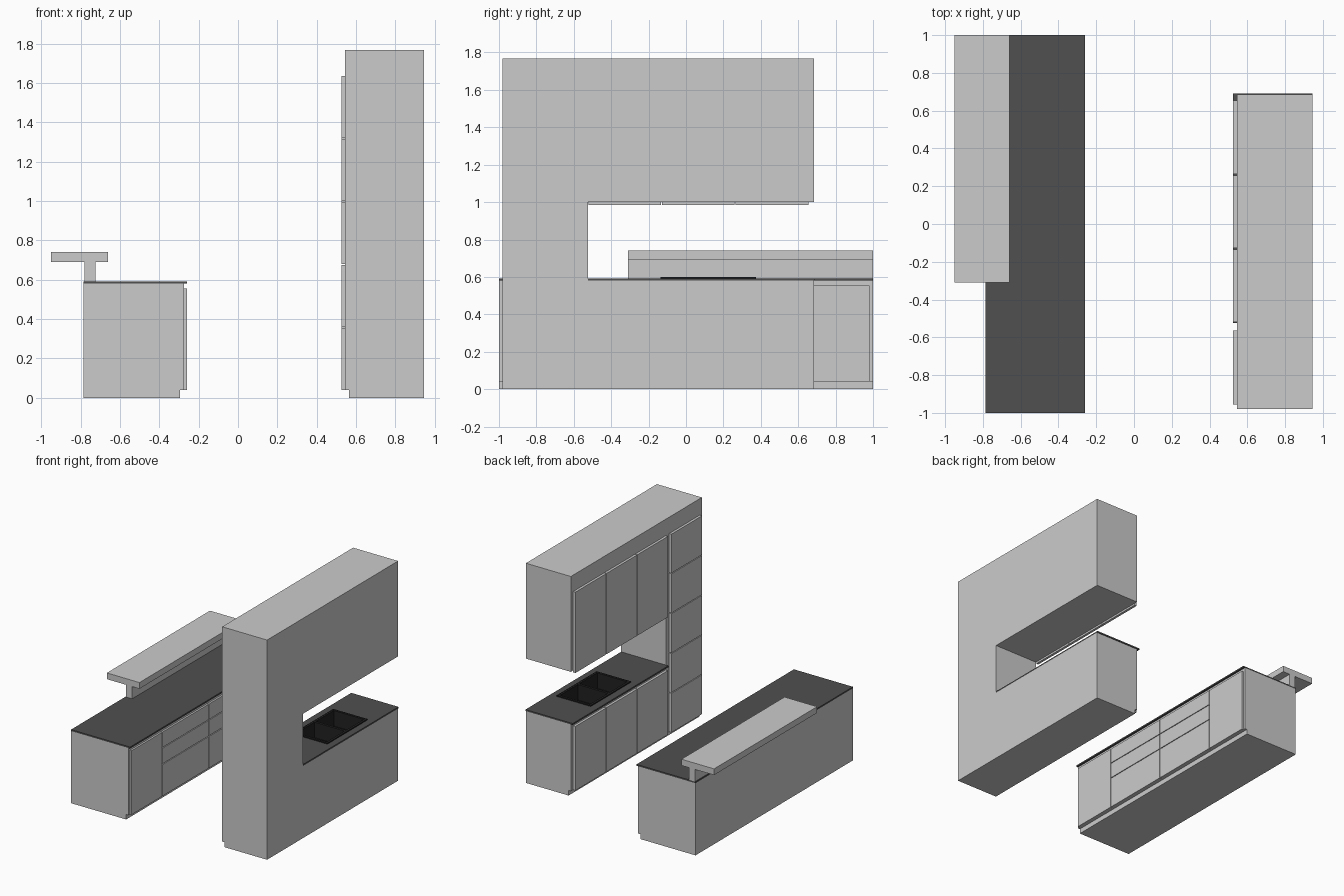
import bpy, bmesh

if "Cube" in bpy.data.objects:
    bpy.data.objects.remove(bpy.data.objects["Cube"])


def material(name, v):
    m = bpy.data.materials.new(name)
    m.diffuse_color = (v, v, v, 1)
    m.use_nodes = True
    m.node_tree.nodes["Principled BSDF"].inputs["Base Color"].default_value = m.diffuse_color
    return m


STONE = material("dark_stone", 0.08)
BLACK = material("black_sink", 0.015)


def prism(name, profile, axis, lo, hi, mat=None):
    """Extrude a 2D profile along x (profile is y,z) or y (profile is x,z)."""
    bm = bmesh.new()
    place = (lambda a, b: (lo, a, b)) if axis == 'x' else (lambda a, b: (a, lo, b))
    face = bm.faces.new([bm.verts.new(place(a, b)) for a, b in profile])
    ext = bmesh.ops.extrude_face_region(bm, geom=[face])
    step = (hi - lo, 0, 0) if axis == 'x' else (0, hi - lo, 0)
    verts = [g for g in ext['geom'] if isinstance(g, bmesh.types.BMVert)]
    bmesh.ops.translate(bm, verts=verts, vec=step)
    bmesh.ops.recalc_face_normals(bm, faces=bm.faces)
    me = bpy.data.meshes.new(name)
    bm.to_mesh(me)
    bm.free()
    ob = bpy.data.objects.new(name, me)
    bpy.context.collection.objects.link(ob)
    if mat:
        me.materials.append(mat)
    return ob


def box(name, x, y, z, mat=None):
    return prism(name, [(x[0], z[0]), (x[1], z[0]), (x[1], z[1]), (x[0], z[1])],
                 'y', y[0], y[1], mat)


def cut(target, *ranges):
    """Subtract a box from the target and discard the cutter."""
    cutter = box("cutter", *ranges)
    cutter.hide_render = True
    mod = target.modifiers.new("cut", 'BOOLEAN')
    mod.operation, mod.solver, mod.object = 'DIFFERENCE', 'EXACT', cutter
    bpy.context.view_layer.objects.active = target
    bpy.ops.object.modifier_apply(modifier=mod.name)
    bpy.data.objects.remove(cutter)


def fronts(name, x, ys, zs, gap=0.003):
    """Grid of flat cabinet fronts between the given y and z divisions."""
    for i in range(len(ys) - 1):
        for j in range(len(zs) - 1):
            box(f"{name}_{i + 1}_{j + 1}", x, (ys[i] + gap, ys[i + 1] - gap),
                (zs[j] + gap, zs[j + 1] - gap))


# Island: carcass with toe kick, worktop, doors and drawers
prism("island_carcass", [(-.785, 0), (-.295, 0), (-.295, .04), (-.275, .04),
                         (-.275, .58), (-.785, .58)], 'y', -1, 1)
box("island_worktop", (-.785, -.26), (-1, 1), (.58, .592), STONE)
IX = (-.275, -.26)
fronts("island_left_door", IX, [-.983, -.59], [.037, .558])
fronts("island_drawer", IX, [-.59, 0, .59], [.037, .297, .428, .558])
fronts("island_right_door", IX, [.59, .983], [.037, .558])

# Raised breakfast bar on the island
box("bar_support", (-.78, -.725), (-.31, 1), (.592, .69))
box("bar_top", (-.95, -.66), (-.31, 1), (.69, .74))

# C-shaped wall unit with recessed toe kick
wall = prism("wall_unit_carcass",
             [(-.98, 0), (.685, 0), (.685, .58), (-.525, .58), (-.525, 1),
              (.685, 1), (.685, 1.767), (-.98, 1.767)], 'x', .545, .945)
cut(wall, (.5, .565), (-1.1, .8), (-.1, .04))
counter = box("wall_worktop", (.525, .945), (-.525, .69), (.58, .592), STONE)

# Sink with two bowls set into the worktop
SX, SY = (.585, .89), (-.135, .375)
inner = (SX[0] + .008, SX[1] - .008), (SY[0] + .008, SY[1] - .008), (.46, .7)
for part in (wall, counter):
    cut(part, *inner)
sink = box("sink", SX, SY, (.592, .6), BLACK)
cut(sink, *inner)
basin = box("sink_basin", *inner[:2], (.46, .599), BLACK)
for ys in ((-.115, .11), (.13, .355)):
    cut(basin, (.605, .87), ys, (.475, .7))

# Wall unit fronts: base doors, upper doors, tall column
WX = (.525, .545)
BAYS = [-.523, -.131, .261, .658]
fronts("base_door", WX, BAYS, [.037, .558])
fronts("upper_door", WX, BAYS, [.982, 1.638])
fronts("tall_front", WX, [-.958, -.562], [.037, .358, .677, .998, 1.319, 1.638])
